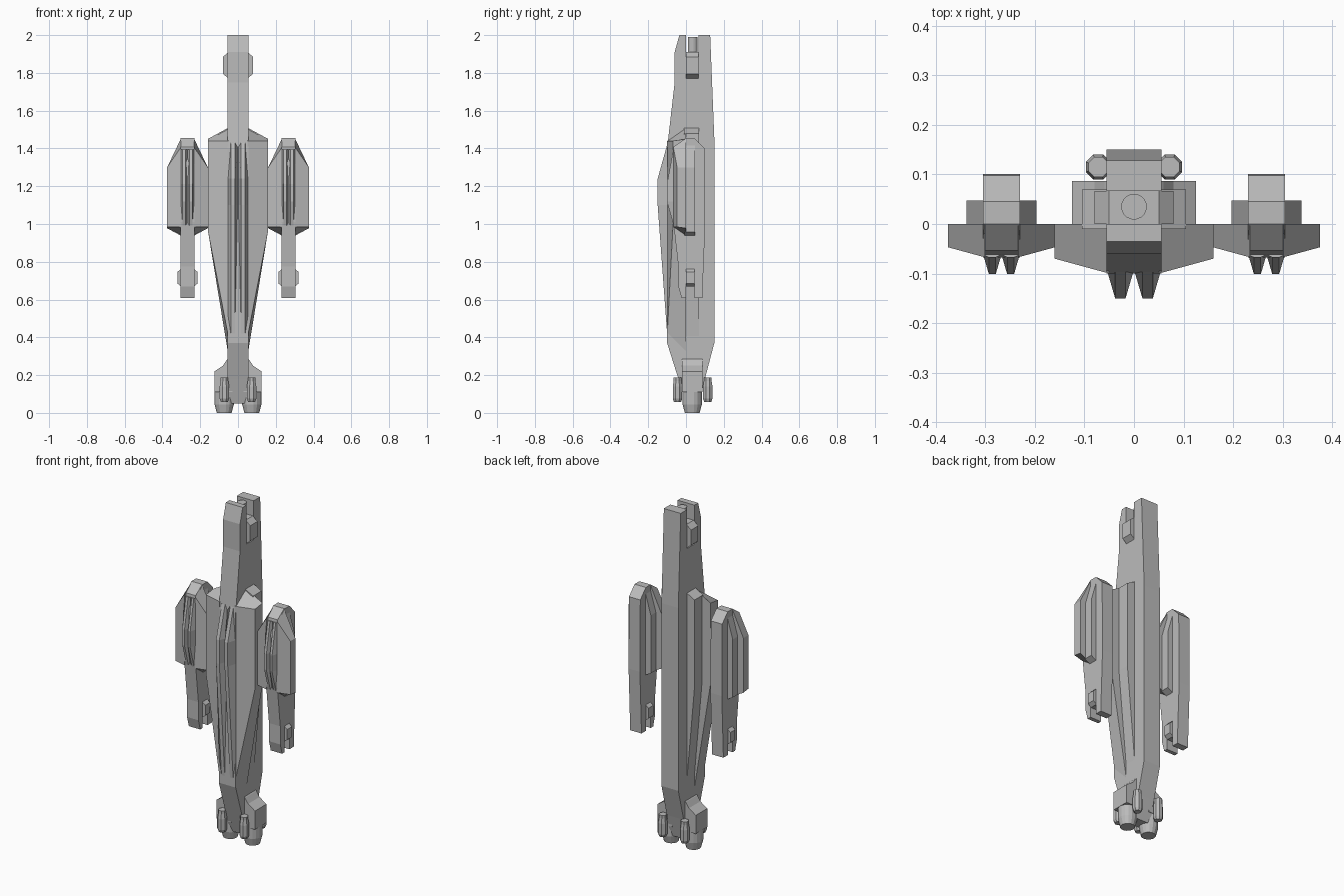
import bpy, bmesh, math

if "Cube" in bpy.data.objects:
    bpy.data.objects.remove(bpy.data.objects["Cube"])

GREY = bpy.data.materials.new("hull_grey")
GREY.diffuse_color = (0.5, 0.5, 0.5, 1)
GREY.use_nodes = True
GREY.node_tree.nodes["Principled BSDF"].inputs["Base Color"].default_value = GREY.diffuse_color


def finish(name, bm):
    bmesh.ops.recalc_face_normals(bm, faces=bm.faces)
    me = bpy.data.meshes.new(name)
    bm.to_mesh(me)
    bm.free()
    me.materials.append(GREY)
    ob = bpy.data.objects.new(name, me)
    bpy.context.collection.objects.link(ob)
    return ob


def loft(name, loops, place=lambda p: p):
    """Join equal-length closed loops into one capped solid."""
    bm = bmesh.new()
    rings = [[bm.verts.new(place(p)) for p in lp] for lp in loops]
    n = len(rings[0])
    for a, b in zip(rings, rings[1:]):
        for i in range(n):
            j = (i + 1) % n
            bm.faces.new((a[i], a[j], b[j], b[i]))
    bm.faces.new(rings[0])
    bm.faces.new(rings[-1])
    return finish(name, bm)


def turned(name, x, y, profile, sides, place=lambda p: p):
    """Round part along z from (radius, z) pairs."""
    loops = [[(x + r * math.cos(math.tau * (i + .5) / sides),
               y + r * math.sin(math.tau * (i + .5) / sides), z)
              for i in range(sides)] for r, z in profile]
    return loft(name, loops, place)


def craft(name, cx, nose, s, tail, taper_end, barrel):
    """Fork-nosed body; points are (x, y, distance from the nose)."""
    def place(p):
        return (cx + abs(s) * p[0], abs(s) * p[1], nose - s * p[2])

    # spine with forked nose, extruded across x
    prof = [(0, .23), (0, 0), (-.035, 0), (-.06, .09), (-.06, .25), (-.1, .6)]
    prof += tail + [(.15, .55), (.128, 0), (.067, 0), (.067, .23)]
    loft(name + "_spine", [[(x, y, d) for y, d in prof] for x in (-.055, .055)], place)

    # block and barrel inside the fork
    block = [(-.05, .09), (.05, .09), (.08, .115), (.08, .205),
             (.05, .23), (-.05, .23), (-.08, .205), (-.08, .115)]
    loft(name + "_fork_block", [[(x, y, d) for x, d in block] for y in (0, .067)], place)
    if barrel:
        turned(name + "_barrel", 0, .035, [(.026, .01), (.026, .1)], 16, place)

    f, b, l = taper_end
    for side, m in (("left", -1), ("right", 1)):
        # wide front panel
        front = [(m * .05, -.1, .56), (m * .16, -.07, .56), (m * .16, -.07, 1.03), (m * .05, -.1, f)]
        back = [(m * .05, 0, .49), (m * .16, 0, .55), (m * .16, 0, 1.03), (m * .05, 0, b)]
        loft(f"{name}_{side}_panel", [front, back], place)
        # narrower step behind it
        step = [(.05, .49), (.105, .52), (.105, 1.03), (.05, l)]
        loft(f"{name}_{side}_step", [[(m * x, y, d) for x, d in step] for y in (-.01, .07)], place)
        # raised rib on the front
        rings = []
        for d, top in ((.57, -.097), (.76, -.15), (.9, -.15), (f - .02, -.1)):
            rings.append([(0, -.092, d), (m * .017, top, d), (m * .038, top, d), (m * .055, -.092, d)])
        loft(f"{name}_{side}_rib", rings, place)


# main body, nose up
craft("body", 0, 2.0, 1.0,
      [(-.1, 1.63), (-.04, 1.82), (0, 1.95), (.07, 1.95), (.1, 1.82), (.15, 1.63)],
      (1.6, 1.7, 1.65), True)

# side pods, the same design smaller and nose down
for side, m in (("left", -1), ("right", 1)):
    craft(side + "_pod", m * .2675, .608, -.672,
          [(-.1, 1.05), (-.08, 1.19), (0, 1.26), (.067, 1.26), (.145, 1.18)],
          (1.19, 1.26, 1.22), False)

    # engine housing
    house = [(.04, .30), (.06, .28), (.08, .25), (.125, .22), (.125, .11), (.03, .11)]
    loft(side + "_engine_housing", [[(m * x, y, z) for x, z in house] for y in (-.02, .087)])
    # main nozzle
    turned(side + "_nozzle", m * .073, .033,
           [(.04, 0), (.052, .045), (.052, .12)], 16)
    # small thrusters front and back
    for place_name, y in (("front", -.045), ("back", .115)):
        turned(f"{side}_{place_name}_thruster", m * .072, y,
               [(.02, .058), (.027, .075), (.027, .14), (.022, .17), (.022, .187)], 8)
